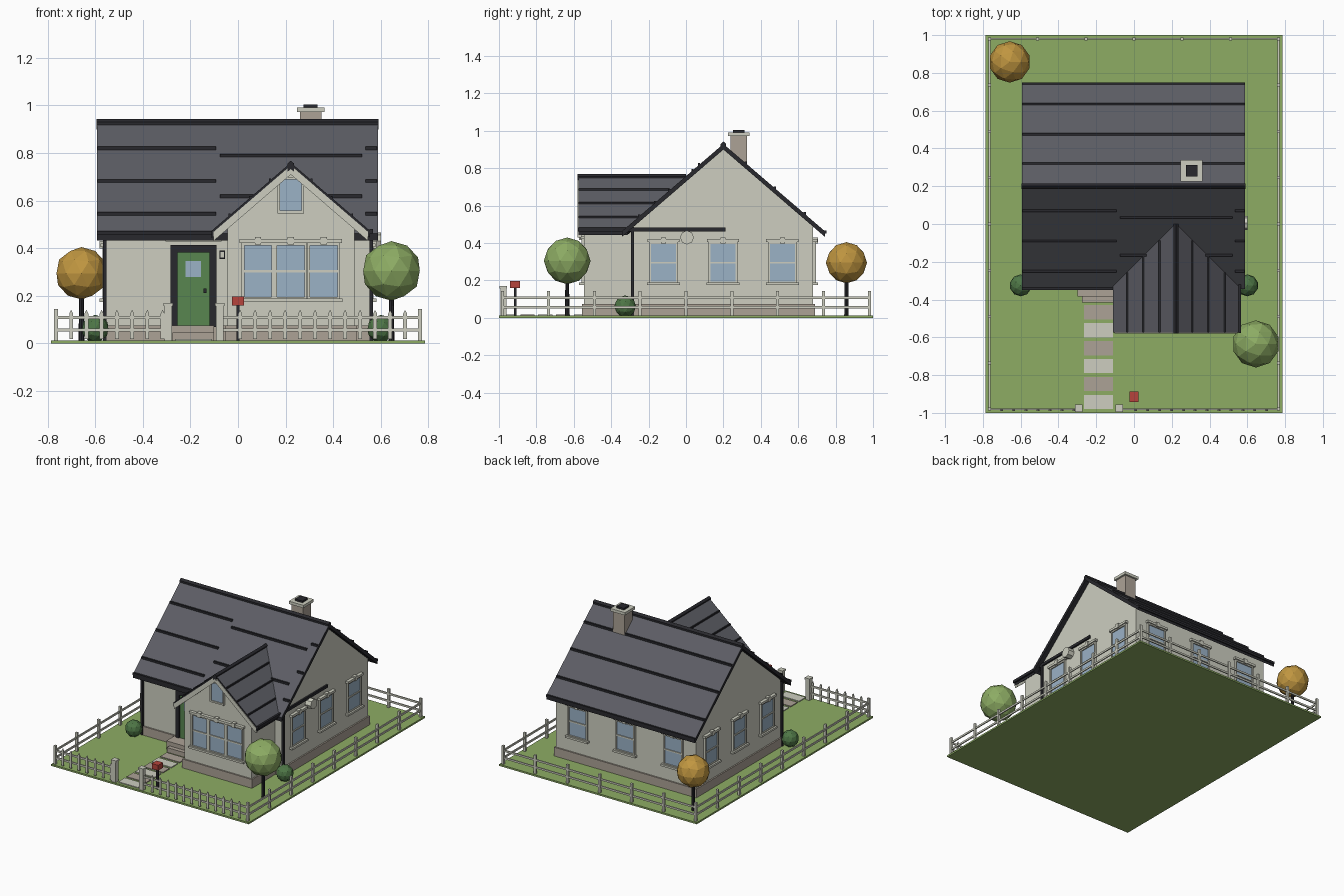
import bpy, bmesh, math
from mathutils import Matrix, Vector

if "Cube" in bpy.data.objects:
    bpy.data.objects.remove(bpy.data.objects["Cube"])


def material(name, r, g, b):
    lin = lambda c: ((c / 255 + 0.055) / 1.055) ** 2.4 if c > 10 else c / 3295
    m = bpy.data.materials.new(name)
    m.diffuse_color = (lin(r), lin(g), lin(b), 1)
    m.use_nodes = True
    m.node_tree.nodes["Principled BSDF"].inputs["Base Color"].default_value = m.diffuse_color
    return m


CREAM = material("cream", 205, 206, 192)
STONE = material("stone", 172, 162, 150)
ROOF = material("slate", 92, 93, 100)
DARK = material("charcoal", 40, 40, 45)
GLASS = material("glass", 155, 178, 198)
GRASS = material("grass", 141, 172, 100)
DOOR = material("door_green", 88, 134, 80)
BUSH = material("bush_green", 78, 118, 70)
AMBER = material("amber", 192, 150, 64)
RED = material("red", 182, 68, 60)


def finish(name, bm, mats, rule=None, M=Matrix()):
    bmesh.ops.recalc_face_normals(bm, faces=bm.faces)
    bm.normal_update()
    if rule:
        for f in bm.faces:
            f.material_index = rule(f)
    me = bpy.data.meshes.new(name)
    bm.transform(M)
    bm.to_mesh(me)
    bm.free()
    for m in mats:
        me.materials.append(m)
    ob = bpy.data.objects.new(name, me)
    bpy.context.collection.objects.link(ob)
    return ob


def boxes(name, mat, *bounds, M=Matrix()):
    """One object from boxes given as x0, x1, y0, y1, z0, z1."""
    bm = bmesh.new()
    for x0, x1, y0, y1, z0, z1 in bounds:
        T = Matrix.Translation(((x0 + x1) / 2, (y0 + y1) / 2, (z0 + z1) / 2))
        S = Matrix.Diagonal((x1 - x0, y1 - y0, z1 - z0, 1))
        bmesh.ops.create_cube(bm, size=1, matrix=T @ S)
    return finish(name, bm, [mat], M=M)


def prism(name, pts, axis, start, end, mats, rule=None):
    """Extrude a (u, z) profile along x or y; end may depend on u."""
    bm = bmesh.new()
    stop = end if callable(end) else (lambda u: end)
    at = (lambda u, z, a: (a, u, z)) if axis == "x" else (lambda u, z, a: (u, a, z))
    A = [bm.verts.new(at(u, z, start)) for u, z in pts]
    B = [bm.verts.new(at(u, z, stop(u))) for u, z in pts]
    bm.faces.new(A)
    bm.faces.new(B[::-1])
    for i in range(len(pts)):
        j = (i + 1) % len(pts)
        bm.faces.new((A[i], B[i], B[j], A[j]))
    return finish(name, bm, mats, rule)


SLOPE = 0.86


def chevron(mid, top, half, upper, lower):
    line = lambda off: [(mid + d, top - SLOPE * abs(d) - off) for d in (-half, 0, half)]
    return line(upper) + line(lower)[::-1]


def gable(mid, top, lo, hi):
    h = lambda u: top - SLOPE * abs(u - mid)
    return [(lo, 0.01), (hi, 0.01), (hi, h(hi)), (mid, top), (lo, h(lo))]


upward = lambda f: 0 if f.normal.z > 0.3 else 1

# Lawn, walls and foundation
boxes("lawn", GRASS, (-0.785, 0.785, -1, 1, 0, 0.012))
prism("main_walls", gable(0.2, 0.9, -0.28, 0.68), "x", -0.555, 0.555, [CREAM])
prism("wing_walls", gable(0.222, 0.73, -0.045, 0.49), "y", -0.545, -0.05, [CREAM])
boxes("foundation", STONE, (-0.565, 0.565, -0.29, 0.69, 0.01, 0.075),
      (-0.055, 0.5, -0.555, -0.2, 0.01, 0.075))

# Roofs, ridge caps and front rake boards
prism("main_roof", chevron(0.2, 0.93, 0.543, 0, 0.03), "x", -0.593, 0.588, [ROOF, DARK], upward)
prism("wing_roof", chevron(0.222, 0.76, 0.333, 0, 0.03), "y", -0.575,
      lambda u: 0.02 - abs(u - 0.222), [ROOF, DARK], upward)
prism("wing_rake_boards", chevron(0.222, 0.76, 0.325, 0.012, 0.05), "y", -0.579, -0.56, [CREAM])
prism("main_ridge_cap", chevron(0.2, 0.943, 0.015, 0, 0.03), "x", -0.595, 0.59, [DARK])
prism("wing_ridge_cap", chevron(0.222, 0.768, 0.014, 0, 0.035), "y", -0.581, 0.0, [DARK])


# Raised shingle courses following the slopes
def course(y, x0, x1):
    z = 0.93 - SLOPE * abs(y - 0.2)
    return (x0, x1, y - 0.006, y + 0.006, z - 0.012, z + 0.009)


rows = [course(y, -0.59, 0.585) for y in (0.32, 0.475, 0.635)]
for y in (0.07, -0.09, -0.25):
    rows += [course(y, -0.59, -0.092), course(y, 0.535, 0.585)]
rows += [course(y, -0.075, 0.522) for y in (0.035, -0.165)]
boxes("main_roof_courses", DARK, *rows)
boxes("wing_roof_courses", DARK, *[
    (0.222 + s * d - 0.004, 0.222 + s * d + 0.004, -0.574, -d,
     0.748 - SLOPE * d, 0.767 - SLOPE * d) for s in (-1, 1) for d in (0.087, 0.172, 0.258)])

# Gutters and downpipes
boxes("gutters", DARK, (-0.593, -0.11, -0.35, -0.335, 0.455, 0.472),
      (0.553, 0.567, -0.578, 0.212, 0.462, 0.482),
      (-0.593, 0.588, 0.735, 0.75, 0.452, 0.468))
boxes("downpipes", DARK, *[(s * 0.56 - 0.008, s * 0.56 + 0.008, -0.293, -0.277, 0.012, 0.47)
                           for s in (-1, 1)])

# Chimney
boxes("chimney_shaft", STONE, (0.26, 0.35, 0.237, 0.327, 0.75, 0.975))
boxes("chimney_cap", CREAM, (0.247, 0.363, 0.224, 0.34, 0.972, 0.992))
boxes("chimney_flue", DARK, (0.275, 0.335, 0.252, 0.312, 0.985, 1.005))


# Windows: local frame has the wall at y = 0 facing -y
def window(name, M, u, w, z0, z1, sash=True, ledges=True):
    a, b, t = u - w / 2, u + w / 2, 0.011
    boxes(name + "_glass", GLASS, (a, b, -0.006, 0.002, z0, z1), M=M)
    trim = [(a - t, a, -0.014, 0.002, z0 - t, z1 + t), (b, b + t, -0.014, 0.002, z0 - t, z1 + t),
            (a, b, -0.014, 0.002, z0 - t, z0), (a, b, -0.014, 0.002, z1, z1 + t)]
    if sash:
        m = (z0 + z1) / 2
        trim.append((a, b, -0.012, 0.002, m - 0.005, m + 0.005))
    if ledges:
        trim += [(a - 0.022, b + 0.022, -0.026, 0.002, z0 - 0.02, z0 - 0.006),
                 (a - 0.02, b + 0.02, -0.022, 0.002, z1 + 0.01, z1 + 0.026),
                 (u - 0.013, u + 0.013, -0.026, 0.002, z1 + 0.004, z1 + 0.036)]
    boxes(name + "_frame", CREAM, *trim, M=M)


def wall(x, y, angle):
    return Matrix.Translation((x, y, 0)) @ Matrix.Rotation(math.radians(angle), 4, "Z")


front = wall(0, -0.545, 0)
for x in (0.084, 0.222, 0.36):
    window("front_window", front, x, 0.115, 0.195, 0.412)
window("gable_window", front, 0.222, 0.09, 0.558, 0.688, sash=False, ledges=False)
for c in (-0.12, 0.198, 0.515):
    window("right_window", wall(0.555, 0, 90), c, 0.133, 0.195, 0.395)
    window("left_window", wall(-0.555, 0, -90), -c, 0.133, 0.195, 0.395)
for c in (-0.38, 0, 0.38):
    window("back_window", wall(0, 0.68, 180), c, 0.133, 0.195, 0.395)

# Round gable vent
bm = bmesh.new()
bmesh.ops.create_cone(bm, cap_ends=True, segments=8, radius1=0.037, radius2=0.037, depth=0.05,
                      matrix=Matrix.Translation((0.575, 0.005, 0.43)) @ Matrix.Rotation(math.pi / 2, 4, "Y"))
finish("gable_vent", bm, [CREAM])

# Front door with frame, pane, handle, canopy, lamp and steps
boxes("door_frame", DARK, (-0.284, -0.255, -0.305, -0.27, 0.07, 0.413),
      (-0.12, -0.09, -0.305, -0.27, 0.07, 0.413), (-0.255, -0.12, -0.305, -0.27, 0.382, 0.413))
boxes("door", DOOR, (-0.255, -0.12, -0.296, -0.27, 0.075, 0.382))
boxes("door_pane", GLASS, (-0.22, -0.155, -0.301, -0.294, 0.28, 0.346))
boxes("door_handle", DARK, (-0.145, -0.133, -0.31, -0.294, 0.212, 0.23))
boxes("door_canopy", CREAM, (-0.305, -0.07, -0.312, -0.27, 0.428, 0.443))
boxes("lamp_frame", DARK, (-0.078, -0.054, -0.305, -0.275, 0.355, 0.39))
boxes("lamp_glow", CREAM, (-0.073, -0.059, -0.309, -0.3, 0.361, 0.384))
boxes("door_steps", STONE, (-0.3, -0.1, -0.385, -0.28, 0.01, 0.075),
      (-0.275, -0.1, -0.415, -0.28, 0.01, 0.045))

# Garden path of alternating slabs
for i in range(6):
    y = -0.43 - 0.095 * i
    boxes("path_slab", CREAM if i % 2 else STONE, (-0.265, -0.11, y - 0.075, y, 0.01, 0.018))

# Fence: rails, posts, pointed pickets and gate posts
FX, FY = 0.765, 0.98
rails, posts = [], []
for z in (0.05, 0.102):
    for s in (-1, 1):
        rails.append((s * FX - 0.004, s * FX + 0.004, -FY, FY, z, z + 0.013))
    rails.append((-FX, FX, FY - 0.004, FY + 0.004, z, z + 0.013))
    rails += [(a, b, -FY - 0.004, -FY + 0.004, z, z + 0.013) for a, b in ((-FX, -0.3), (-0.07, FX))]
for i in range(9):
    posts += [(s * FX, -FY + i * FY / 4) for s in (-1, 1)]
posts += [(-FX + i * FX / 3, FY) for i in range(1, 6)]
boxes("fence_rails", CREAM, *rails)
boxes("fence_posts", CREAM, *[(x - 0.008, x + 0.008, y - 0.008, y + 0.008, 0.01, 0.145) for x, y in posts])
for x in [-FX + 0.064 * i for i in range(1, 8)] + [FX - 0.063 * i for i in range(1, 13)]:
    prism("picket", [(x - 0.008, 0.018), (x + 0.008, 0.018), (x + 0.008, 0.126), (x, 0.141),
                     (x - 0.008, 0.126)], "y", -FY - 0.01, -FY - 0.003, [CREAM])
for x in (-0.293, -0.077):
    boxes("gate_post", CREAM, (x - 0.016, x + 0.016, -0.992, -0.96, 0.01, 0.16),
          (x - 0.02, x + 0.02, -0.996, -0.956, 0.158, 0.17))

# Mailbox
boxes("mailbox_post", DARK, (-0.007, 0.007, -0.92, -0.906, 0.01, 0.165))
boxes("mailbox", RED, (-0.025, 0.025, -0.942, -0.888, 0.16, 0.198))


# Trees and bushes
def foliage(name, mat, x, y, z, r):
    bm = bmesh.new()
    bmesh.ops.create_icosphere(bm, subdivisions=2, radius=r, matrix=Matrix.Translation((x, y, z)))
    finish(name, bm, [mat])


def tree(mat, x, y, z, r):
    foliage("tree_crown", mat, x, y, z, r)
    bm = bmesh.new()
    bmesh.ops.create_cone(bm, cap_ends=True, segments=8, radius1=0.012, radius2=0.009, depth=z - 0.01,
                          matrix=Matrix.Translation((x, y, z / 2 + 0.005)))
    finish("tree_trunk", bm, [DARK])


tree(AMBER, -0.658, 0.858, 0.295, 0.11)
tree(GRASS, 0.645, -0.635, 0.305, 0.125)
for s in (-1, 1):
    foliage("bush", BUSH, s * 0.6, -0.325, 0.062, 0.058)
